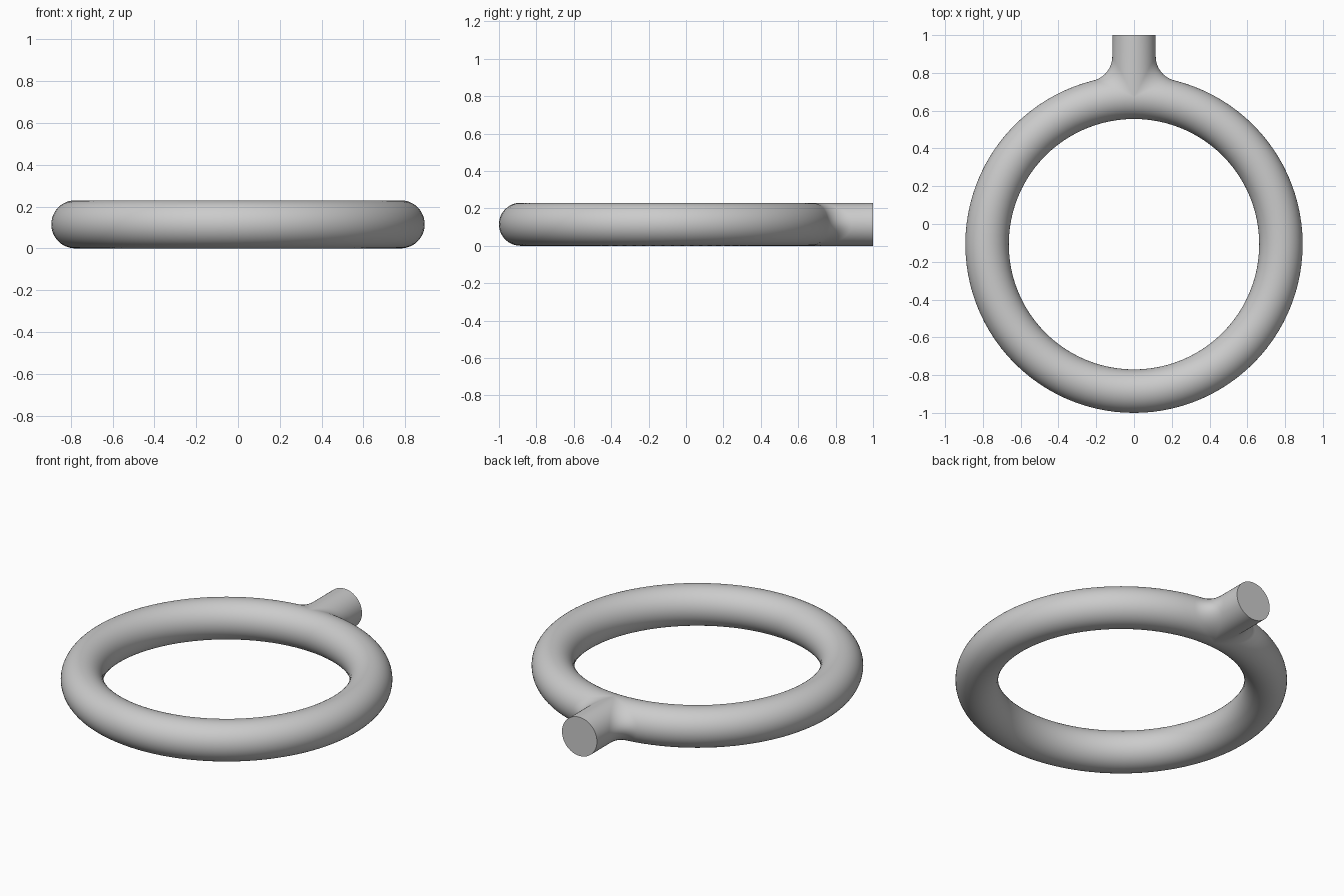
import bpy, bmesh
from math import sin, cos, pi, sqrt, atan2
from mathutils import Vector

cube = bpy.data.objects.get("Cube")
if cube:
    bpy.data.objects.remove(cube, do_unlink=True)

RING = 0.778       # radius of the ring's centre line
TUBE = 0.115       # radius of the tube and the stub
FILLET = 0.13      # radius of the blend between them
CENTRE = Vector((0, RING + TUBE - 1, TUBE))
STUB_END = 1 - CENTRE.y
AROUND, SWEEP, BLEND = 48, 48, 10


def ring_point(theta, phi):
    d = RING + TUBE * cos(phi)
    return Vector((d * cos(theta), d * sin(theta), TUBE * sin(phi)))


def blend_arc(phi):
    """Arc of a ball rolling between stub and ring, and the ring angle it reaches."""
    d = (TUBE + FILLET) * cos(phi)
    y = sqrt((RING + d) ** 2 - d ** 2)
    ball = Vector((d, y, (TUBE + FILLET) * sin(phi)))
    theta = atan2(y, d)
    start = Vector((TUBE * cos(phi), y, TUBE * sin(phi))) - ball
    end = ring_point(theta, phi) - ball
    steps = [start.lerp(end, i / BLEND) for i in range(BLEND + 1)]
    return [ball + s.normalized() * FILLET for s in steps], theta


def strip_row(phi):
    """Points along the tube at one angle of its section, stub first."""
    theta, points = pi / 2, []
    if cos(phi) > 1e-6:
        arc, theta = blend_arc(phi)
    else:
        arc = [ring_point(theta, phi)] * (BLEND + 1)
    if cos(phi) > -1e-6:
        points.append(Vector((TUBE * cos(phi), STUB_END, TUBE * sin(phi))))
        points += arc[:-1]
    for i in range(SWEEP + 1):
        points.append(ring_point(theta + (-pi / 2 - theta) * i / SWEEP, phi))
    return points


# Ring, blend and stub as one skin, built for both sides
bm = bmesh.new()
for side in (1, -1):
    rows = []
    for k in range(AROUND + 1):
        row = strip_row(-pi / 2 + 2 * pi * k / AROUND)
        rows.append([bm.verts.new(CENTRE + Vector((p.x * side, p.y, p.z))) for p in row])
    for a, b in zip(rows, rows[1:]):
        n = min(len(a), len(b))
        a, b = a[-n:], b[-n:]
        for i in range(n - 1):
            bm.faces.new((a[i], a[i + 1], b[i + 1], b[i]))
bmesh.ops.remove_doubles(bm, verts=bm.verts[:], dist=0.0002)

# Flat end of the stub
rim = [e for e in bm.edges if e.is_boundary]
bmesh.ops.holes_fill(bm, edges=rim, sides=0)
bmesh.ops.recalc_face_normals(bm, faces=bm.faces[:])

mesh = bpy.data.meshes.new("ring_with_stub")
bm.to_mesh(mesh)
bm.free()
ring = bpy.data.objects.new("ring_with_stub", mesh)
bpy.context.collection.objects.link(ring)

# Plain grey material
grey = bpy.data.materials.new("light_grey")
grey.use_nodes = True
colour = (0.6, 0.6, 0.6, 1)
grey.diffuse_color = colour
grey.node_tree.nodes["Principled BSDF"].inputs["Base Color"].default_value = colour
mesh.materials.append(grey)

bpy.ops.object.select_all(action="DESELECT")
ring.select_set(True)
bpy.context.view_layer.objects.active = ring
bpy.ops.object.shade_smooth_by_angle(angle=pi / 5)
